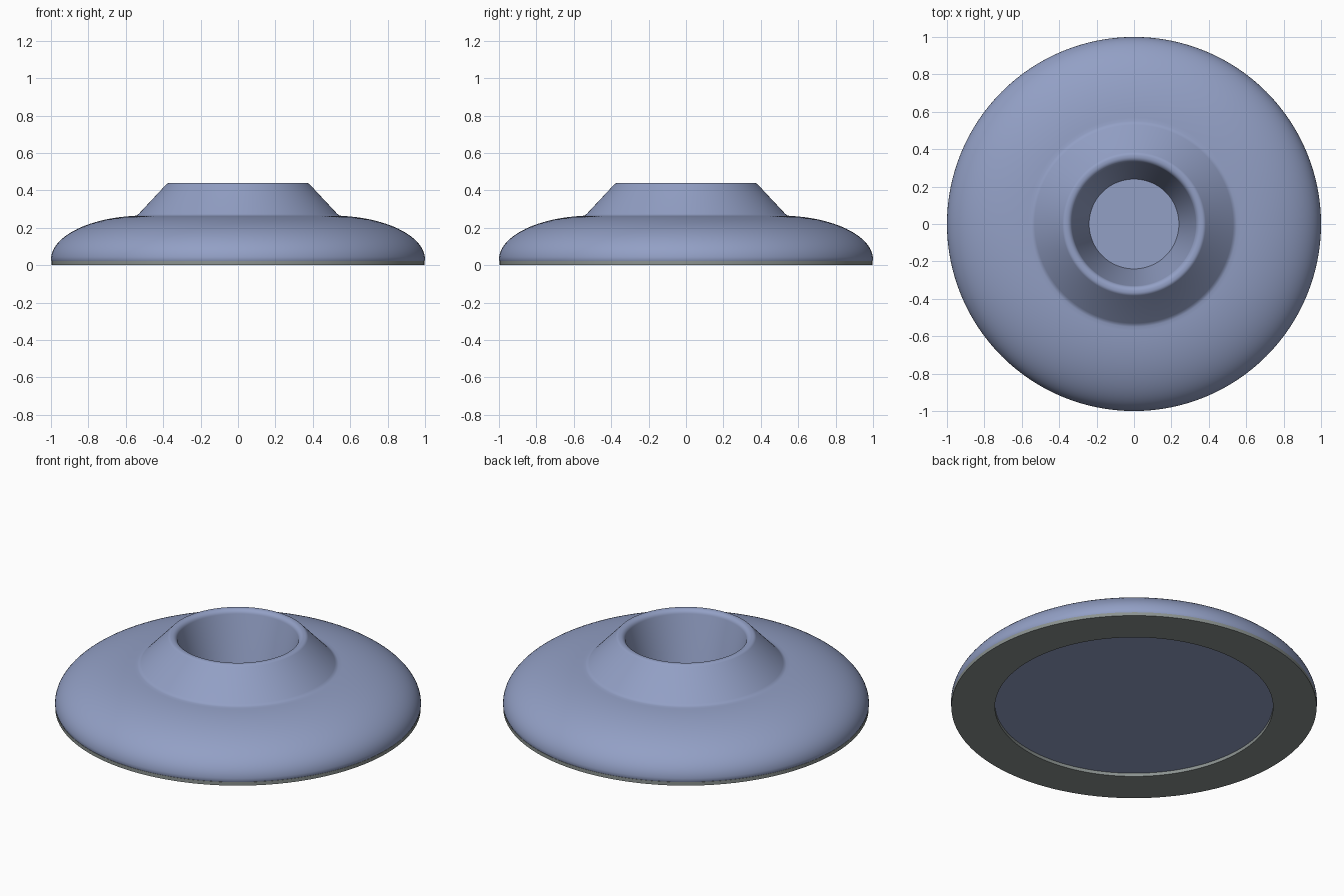
import bpy
import math

SEGMENTS = 128

if "Cube" in bpy.data.objects:
    bpy.data.objects.remove(bpy.data.objects["Cube"])


def make_material(name, rgb):
    mat = bpy.data.materials.new(name)
    mat.use_nodes = True
    mat.diffuse_color = (*rgb, 1)
    mat.node_tree.nodes["Principled BSDF"].inputs["Base Color"].default_value = (*rgb, 1)
    return mat


def arc(cr, cz, a, b, start, end, steps):
    """Points (radius, height) along an elliptical arc, angles in degrees."""
    angles = [math.radians(start + (end - start) * i / steps) for i in range(steps + 1)]
    return [(cr + a * math.cos(t), cz + b * math.sin(t)) for t in angles]


def lathe(name, profile, mat, closed=False):
    """Revolve a (radius, height) profile about z; zero radius makes a pole."""
    verts, rings = [], []
    for r, z in profile:
        count = SEGMENTS if r > 0 else 1
        rings.append([len(verts) + i for i in range(count)])
        for i in range(count):
            t = math.tau * i / SEGMENTS
            verts.append((r * math.cos(t), r * math.sin(t), z))
    pairs = list(zip(rings, rings[1:]))
    if closed:
        pairs.append((rings[-1], rings[0]))
    faces = []
    for low, high in pairs:
        for i in range(SEGMENTS):
            j = (i + 1) % SEGMENTS
            quad = [low[i % len(low)], low[j % len(low)],
                    high[j % len(high)], high[i % len(high)]]
            faces.append(list(dict.fromkeys(quad)))
    mesh = bpy.data.meshes.new(name)
    mesh.from_pydata(verts, [], faces)
    mesh.materials.append(mat)
    obj = bpy.data.objects.new(name, mesh)
    bpy.context.collection.objects.link(obj)
    bpy.ops.object.select_all(action="DESELECT")
    obj.select_set(True)
    bpy.context.view_layer.objects.active = obj
    bpy.ops.object.shade_smooth_by_angle(angle=math.radians(35))
    return obj


blue = make_material("slate blue", (0.29, 0.35, 0.56))
grey = make_material("pad grey", (0.26, 0.29, 0.28))

# Domed body with a raised collar and a tapered socket
body = [(0, 0.02), (0.996, 0.02)]
body += arc(0.5, 0.03, 0.5, 0.235, 0, 82, 24)          # dome
body += [(0.55, 0.264), (0.54, 0.267), (0.53, 0.275)]  # collar foot
body += arc(0.365, 0.415, 0.025, 0.025, 42, 90, 5)     # outer lip
body += arc(0.36, 0.41, 0.03, 0.03, 90, 168, 8)        # inner lip
body += [(0.24, 0.05), (0, 0.05)]                      # socket wall and floor
lathe("body", body, blue)

# Flat ring pad under the body
pad = [(0.76, 0), (0.998, 0), (0.998, 0.021), (0.76, 0.021)]
lathe("base_pad", pad, grey, closed=True)
